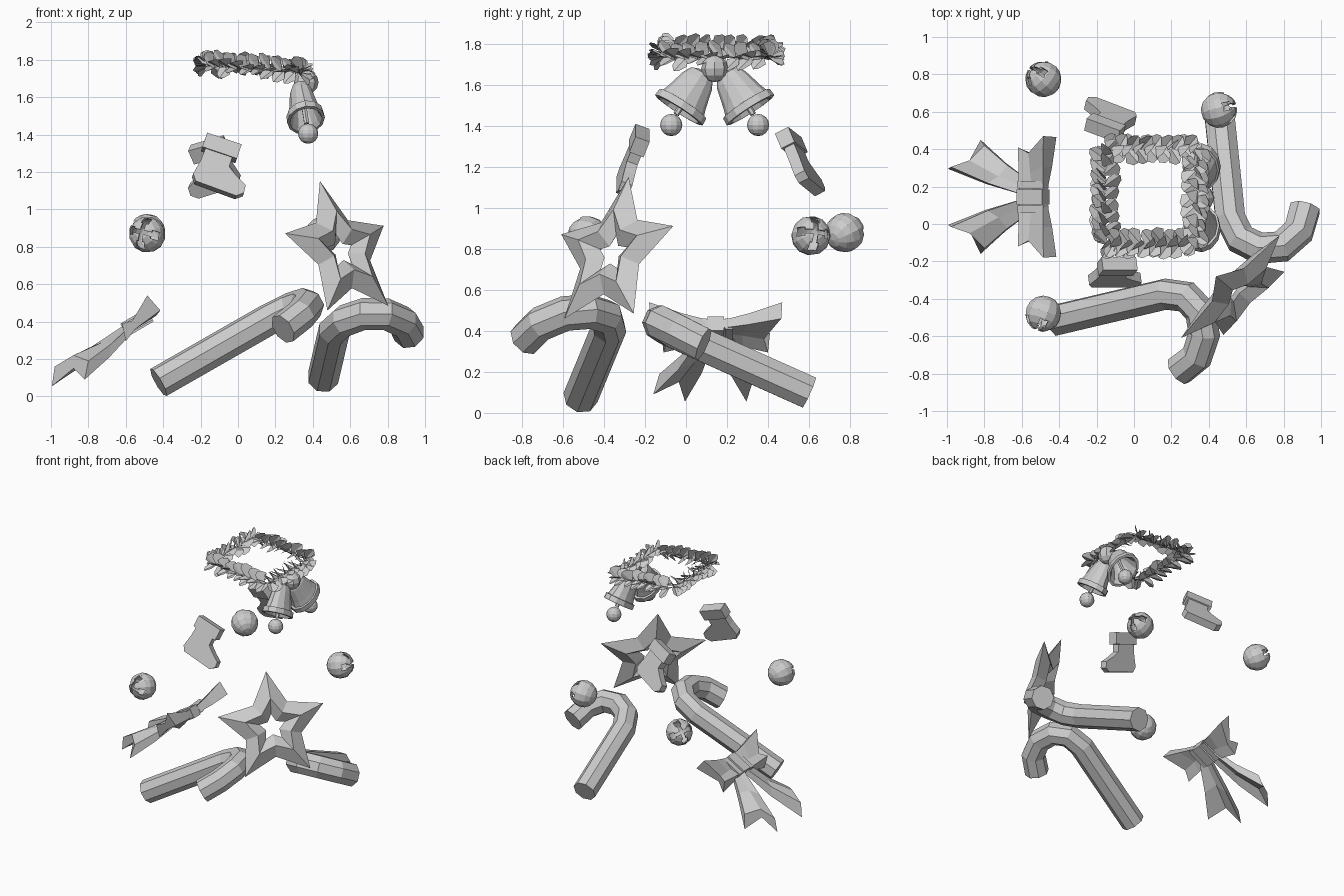
import bpy, bmesh, math, random
from mathutils import Vector as V, Matrix

if "Cube" in bpy.data.objects:
    bpy.data.objects.remove(bpy.data.objects["Cube"])

random.seed(4)


def finish(name, bm):
    bmesh.ops.recalc_face_normals(bm, faces=bm.faces)
    me = bpy.data.meshes.new(name)
    bm.to_mesh(me)
    bm.free()
    ob = bpy.data.objects.new(name, me)
    bpy.context.collection.objects.link(ob)
    return ob


def loft(name, rings, caps=True):
    """Skin a list of equal-length closed rings."""
    bm = bmesh.new()
    vs = [[bm.verts.new(p) for p in r] for r in rings]
    n = len(rings[0])
    for a, b in zip(vs, vs[1:]):
        for i in range(n):
            j = (i + 1) % n
            bm.faces.new((a[i], a[j], b[j], b[i]))
    if caps:
        bm.faces.new(vs[0])
        bm.faces.new(vs[-1])
    return finish(name, bm)


def tube(name, path, r, sides=8):
    path = [V(p) for p in path]
    nrm = (path[1] - path[0]).cross(path[-1] - path[0]).normalized()
    rings = []
    for i, p in enumerate(path):
        a, b = path[max(i - 1, 0)], path[min(i + 1, len(path) - 1)]
        side = (b - a).normalized().cross(nrm).normalized()
        rings.append([p + r * (math.cos(t) * side + math.sin(t) * nrm)
                      for t in [math.tau * (k + .5) / sides for k in range(sides)]])
    return loft(name, rings)


def frame(o, u, w):
    """Matrix with local z along w and local x near u."""
    w = V(w).normalized()
    u = V(u)
    u = (u - u.dot(w) * w).normalized()
    m = Matrix((u, w.cross(u), w)).transposed().to_4x4()
    m.translation = V(o)
    return m


def ball(name, c, r, seg=12, rings=8):
    bm = bmesh.new()
    bmesh.ops.create_uvsphere(bm, u_segments=seg, v_segments=rings, radius=r)
    ob = finish(name, bm)
    ob.location = c
    return ob


# candy canes
tube("cane_front", [(-.425, -.515, .075), (.17, -.375, .415), (.28, -.39, .47), (.355, -.47, .495),
                    (.375, -.59, .485), (.335, -.71, .435), (.24, -.785, .36)], .086)
tube("cane_right", [(.455, .6, .1), (.515, .03, .355), (.57, -.08, .405), (.67, -.13, .44),
                    (.79, -.12, .44), (.88, -.04, .4), (.915, .085, .335)], .086)

# hollow faceted star, leaning back
bm = bmesh.new()


def star_ring(ro, ri, d):
    out = []
    for k in range(10):
        a = math.pi / 2 + k * math.pi / 5
        r = ri if k % 2 else ro
        out.append(bm.verts.new((r * math.cos(a), r * math.sin(a), d)))
    return out


outer, hole = star_ring(.4, .21, 0), star_ring(.095, .05, 0)
for d in (.055, -.055):
    ridge = star_ring(.21, .125, d)
    for i in range(10):
        j = (i + 1) % 10
        bm.faces.new((outer[i], outer[j], ridge[j], ridge[i]))
        bm.faces.new((ridge[i], ridge[j], hole[j], hole[i]))
star = finish("star", bm)
star.matrix_world = frame((.55, -.36, .776), (.7, .7, .06), (.665, -.665, .34))

# jingle bells: thin shells with a cross slot
R = .097
for n, (c, d) in enumerate([((-.485, -.48, .865), (-.3, -.85, .15)),
                            ((-.485, .775, .88), (-.6, .55, .35)),
                            ((.455, .61, .865), (.9, .25, .2))]):
    m = frame(c, (.3, .2, 1), d)
    shell = ball("jingle_bell_%d" % n, (0, 0, 0), R)
    shell.matrix_world = m
    s = shell.modifiers.new("wall", 'SOLIDIFY')
    s.thickness = .012
    arm = [(.011, .011), (.05, .011), (.05, .022), (.082, .022), (.082, -.022), (.05, -.022), (.05, -.011)]
    plus = []
    for k in range(4):
        rot = Matrix.Rotation(-k * math.pi / 2, 2)
        plus += [rot @ V(p) for p in arm]
    cut = loft("slot_cutter_%d" % n, [[(p.x, p.y, z) for p in plus] for z in (.015, .15)])
    cut.matrix_world = m
    cut.hide_render = True
    cut.hide_set(True)
    b = shell.modifiers.new("slots", 'BOOLEAN')
    b.operation, b.object, b.solver = 'DIFFERENCE', cut, 'EXACT'

# stockings: extruded leg and foot with a thicker cuff
LEG = [(.015, .24), (.01, .13), (-.005, .04), (.02, .005), (.25, 0), (.285, .03), (.28, .075),
       (.215, .11), (.165, .145), (.165, .24)]
CUFF = [(-.005, .2), (.19, .2), (.19, .285), (-.005, .285)]
for n, (o, u, w) in {"front": ((-.25, -.315, 1.145), (.95, 0, -.33), (.3, .36, .88)),
                     "back": ((.02, .57, 1.135), (-.83, .38, -.38), (-.38, -.36, .86))}.items():
    m = frame(o, u, w)
    for part, prof, t in (("leg", LEG, .028), ("cuff", CUFF, .037)):
        ob = loft("stocking_%s_%s" % (n, part), [[(x, y, z) for x, z in prof] for y in (-t, t)])
        ob.matrix_world = m

# pair of hanging bells with clappers and a knot
CY = .14
PROF = [(.03, 0), (.06, .012), (.082, .05), (.095, .1), (.108, .15), (.12, .185), (.135, .187),
        (.138, .225), (.118, .227), (.1, .2), (.06, .08), (.01, .04)]
for n, s in (("left", -1), ("right", 1)):
    m = frame((.33, CY + s * .055, 1.665), (1, 0, 0), (.035, s * .125, -.195))
    loft("bell_" + n, [[m @ V((.74 * r * math.cos(t), r * math.sin(t), z))
                        for t in [math.tau * k / 12 for k in range(12)]] for r, z in PROF])
    ball("clapper_" + n, (.375, CY + s * .212, 1.405), .054)
    tube("clapper_rod_" + n, [m @ V((0, 0, .04)), m @ V((.002, 0, .15)), m @ V((0, 0, .25))], .015, 6)
ball("bell_knot", (.365, CY, 1.68), .066, 8, 6)

# wreath: folded leaves in four rows round a square ring
bm = bmesh.new()
C, H, N = V((.085, .15, 1.75)), .25, 8
for side in range(4):
    rot = Matrix.Rotation(-side * math.pi / 2, 3, 'Z')
    for k in range(N):
        s = -H + 2 * H * (k + .5) / N
        for row, tilt in enumerate((.35, -.6, 1.3, 2.8)):
            tilt += random.uniform(-.35, .35)
            out = V((0, math.cos(tilt), math.sin(tilt)))
            d = (V((1, 0, 0)) * random.uniform(.6, .9) + out * .75).normalized()
            wide = d.cross(out.cross(V((1, 0, 0)))).normalized()
            up = d.cross(wide)
            # the upper and inner rows lie partly flat
            wide = Matrix.Rotation((0, .2, .9, .5)[row], 3, d) @ wide
            o = V((s - .04 + .015 * row, H, 0))
            L, W = random.uniform(.1, .125), .042
            pts = [o - wide * W * .4, o + d * L * .5 + wide * W + up * .012, o + d * L * .85 + wide * W * .6,
                   o + d * L * .95 - up * .008, o + d * L * .8 - wide * W * .7,
                   o + d * L * .45 - wide * W + up * .012]
            vs = []
            for p in pts:
                q = rot @ p
                q.z -= .07 * q.x
                q.x *= .96
                vs.append(bm.verts.new(q + C))
            bm.faces.new(vs[:4])
            bm.faces.new((vs[0], vs[3], vs[4], vs[5]))
finish("wreath_leaves", bm)

# ribbon bow: pleated loops, pleated tails and three wrap bands
K = V((-.54, .145, .395))
RING = [(-.075, .022), (0, .008), (.075, .022), (.075, -.022), (0, -.008), (-.075, -.022)]
slope = frame(K, (.85, 0, .5), (-.5, 0, .85))
base = [slope @ V((a, 0, c)) for a, c in RING]
LOOP = [(-.62, .41, .39), (-.565, .38, .405), (-.485, .47, .54), (-.415, .465, .46),
        (-.55, .38, .36), (-.6, .40, .295)]
TAIL = [(-.98, .305, .16), (-.88, .34, .22), (-.80, .42, .19), (-.82, .45, .09),
        (-.88, .325, .15), (-.995, .295, .055)]
for n, s in (("front", -1), ("back", 1)):
    def flip(p):
        return V((p[0], K.y + s * (p[1] - K.y), p[2]))
    start = [V((p.x, K.y + .03, p.z)) for p in base]
    loop = [V(p) for p in LOOP]
    mid = [a.lerp(b, .45) * .85 + V((b.x, a.y + .13, a.z)) * .15 for a, b in zip(start, loop)]
    loft("bow_loop_" + n, [[flip(p) for p in r] for r in (start, mid, loop)])
    root = [V((-.57 + .2 * a, K.y + .045 + .5 * a, .375 + c)) for a, c in RING]
    tail = [V(p) for p in TAIL]
    tmid = [a.lerp(b, .5) + V((0, -.01, -.012)) for a, b in zip(root, tail)]
    loft("bow_tail_" + n, [[flip(p) for p in r] for r in (root, tmid, tail)])
for n, (dy, h, half) in {"front": (-.065, .03, .02), "centre": (0, .04, .04), "back": (.065, .03, .02)}.items():
    loft("bow_band_" + n, [[slope @ V((a, y, c)) for a, c in ((-.08, -h), (.08, -h), (.08, h), (-.08, h))]
                           for y in (dy - half, dy + half)])
